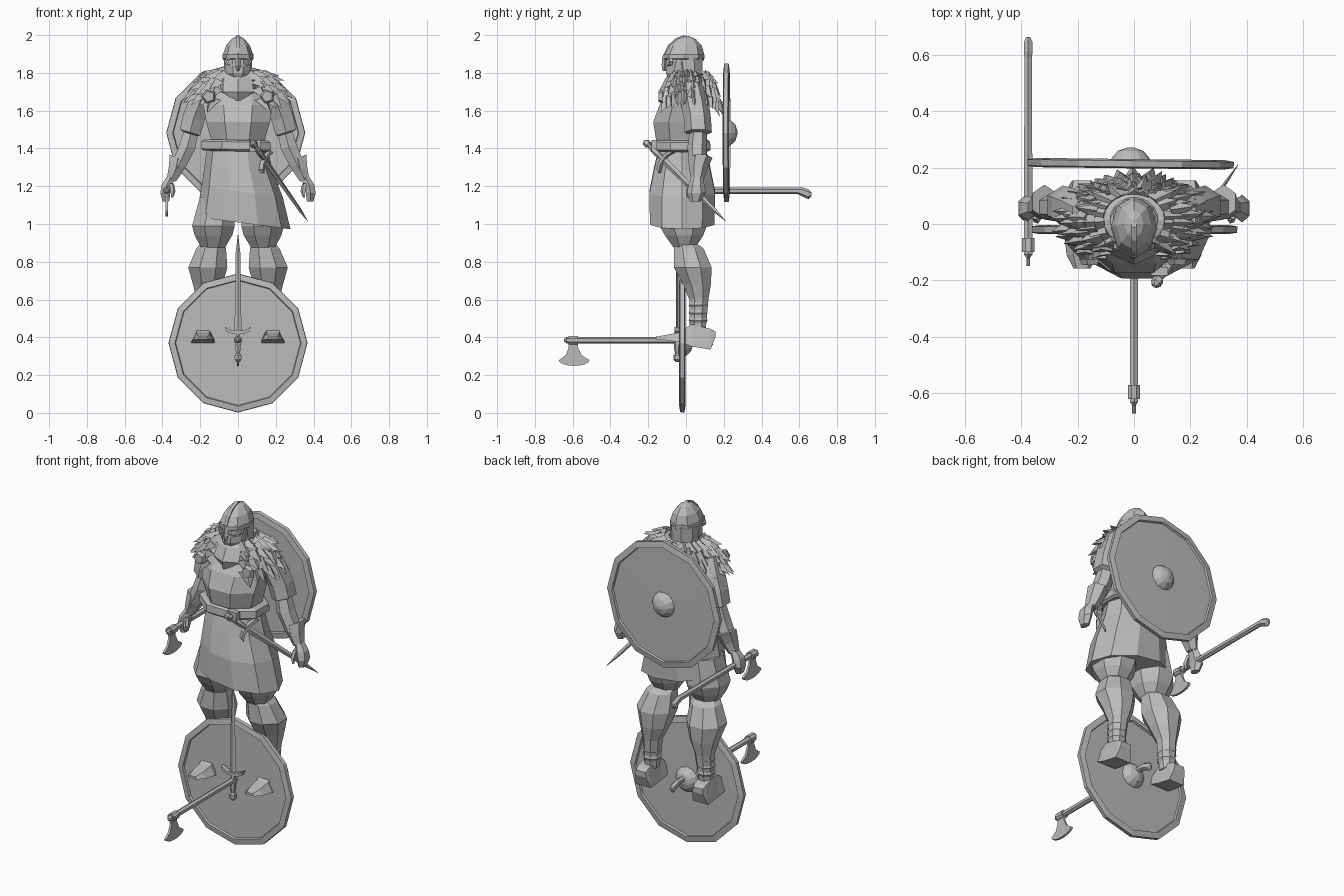
import bpy, bmesh, math, random
from math import sin, cos, pi
from mathutils import Vector, Matrix

random.seed(4)
grey = bpy.data.materials.new("plain grey")
grey.diffuse_color = (0.5, 0.5, 0.5, 1)


def finish(name, bm, mat=None):
    if mat:
        bm.transform(mat)
    bmesh.ops.recalc_face_normals(bm, faces=bm.faces)
    me = bpy.data.meshes.new(name)
    bm.to_mesh(me)
    bm.free()
    me.materials.append(grey)
    ob = bpy.data.objects.new(name, me)
    bpy.context.collection.objects.link(ob)
    return ob


def skin(name, rings, mat=None):
    """Skin equal-length rings of points, with end caps."""
    bm = bmesh.new()
    rows = [[bm.verts.new(p) for p in r] for r in rings]
    n = len(rows[0])
    for a, b in zip(rows, rows[1:]):
        for i in range(n):
            bm.faces.new((a[i], a[(i + 1) % n], b[(i + 1) % n], b[i]))
    bm.faces.new(rows[0])
    bm.faces.new(rows[-1])
    return finish(name, bm, mat)


def loft(name, secs, n=8, tilt=0, sx=1, mat=None, turn=0.5):
    """Sections are (cx, cy, z, rx, ry); tilt slopes them along x."""
    rings = []
    for cx, cy, z, rx, ry in secs:
        ang = [2 * pi * (i + turn) / n for i in range(n)]
        rings.append([(sx * (cx + rx * cos(a)), cy + ry * sin(a),
                       z + tilt * rx * cos(a)) for a in ang])
    return skin(name, rings, mat)


def plate(name, pts, thick, mat=None):
    """Outline in local x/z, thickness along y."""
    return skin(name, [[(x, y, z) for x, z in pts]
                       for y in (-thick / 2, thick / 2)], mat)


def shield(name, mat):
    prof = [(.01, -.004), (.33, -.004), (.334, -.016), (.366, -.011), (.368, .011),
            (.334, .017), (.33, .006), (.072, .010), (.066, .022),
            (.045, .046), (.01, .058)]
    loft(name, [(0, 0, h, r, r) for r, h in prof], 12, mat=mat, turn=0)


def sword(name, mat):
    loft(name + "_hilt", [(0, 0, z, r, r) for z, r in
         [(0, .008), (.012, .02), (.035, .02), (.045, .011), (.07, .016),
          (.1, .018), (.13, .014), (.165, .012)]], 6, mat=mat)
    plate(name + "_guard", [(-.07, .185), (-.03, .165), (.03, .165), (.07, .185),
                            (.062, .162), (.03, .148), (-.03, .148), (-.062, .162)],
          .026, mat)
    loft(name + "_blade", [(0, 0, .16, .019, .007), (0, 0, .25, .017, .007),
                           (0, 0, .58, .012, .006), (0, 0, .675, .001, .001)],
         4, mat=mat, turn=0)


def axe(name, x, dy, z):
    along = Matrix.Translation((x, dy, z)) @ Matrix.Rotation(-pi / 2, 4, 'X')
    loft(name + "_shaft", [(0, 0, -.645, .006, .006), (0, 0, -.632, .017, .017),
         (0, 0, .07, .016, .017), (0, .004, .09, .017, .024),
         (0, .018, .125, .017, .026), (0, .016, .142, .008, .01)], 6, mat=along)
    loft(name + "_collar", [(0, 0, -.622, .024, .024), (0, 0, -.572, .024, .024)],
         8, mat=along)
    # flared blade hanging below the collar
    side = Matrix.Translation((x, dy - .597, z)) @ Matrix.Rotation(pi / 2, 4, 'Z')
    arc = [(.005 + .081 * sin(t), -.106 - .03 * cos(t))
           for t in [(-1 + k / 4) * pi / 2 for k in range(9)]]
    plate(name + "_blade", [(-.026, 0), (-.024, -.04), (-.04, -.08)] + arc +
          [(.045, -.08), (.026, -.04), (.026, 0)], .013, side)


# ground shield and the one on the back, bosses facing +y
face_back = Matrix.Rotation(-pi / 2, 4, 'X')
shield("ground_shield", Matrix.Translation((0, -.02, .370)) @ face_back)
shield("back_shield", Matrix.Translation((-.012, .214, 1.483))
       @ Matrix.Rotation(-.012, 4, 'Z') @ face_back)

# weapons
axe("hand_axe", -.376, .523, 1.175)
axe("ground_axe", 0, 0, .385)
sword("ground_sword", Matrix.Translation((0, -.047, .27)))
d = Vector((.28, .405, -.40))
sword("belt_sword", Matrix.Translation((.072, -.220, 1.44))
      @ d.to_track_quat('Z', 'X').to_matrix().to_4x4())

# torso, belt and tunic skirt
loft("torso", [(0, -.015, 1.38, .15, .12), (0, -.03, 1.45, .155, .14),
               (0, -.035, 1.54, .182, .15), (0, -.02, 1.63, .20, .13),
               (0, .01, 1.70, .19, .11), (0, .015, 1.78, .10, .07)], 8)
loft("belt", [(-.01, -.02, 1.385, .185, .15), (-.01, -.02, 1.395, .20, .162),
              (-.01, -.02, 1.435, .197, .160), (-.01, -.02, 1.445, .18, .145)],
     8, tilt=-.02)
plate("belt_buckle", [(-.03, -.03), (.03, -.03), (.03, .03), (-.03, .03)], .03,
      Matrix.Translation((.09, -.168, 1.415)))
loft("tunic_skirt", [(.028, -.02, 1.005, .25, .18), (.022, -.02, 1.17, .215, .182),
                     (.005, -.02, 1.30, .18, .155), (0, -.02, 1.40, .16, .13)],
     10, tilt=-.13, turn=0)

# cowl and neck
loft("neck", [(0, 0, 1.66, .065, .06), (0, -.01, 1.80, .055, .055)], 8)
loft("cowl", [(0, -.04, 1.655, .03, .10), (0, -.02, 1.70, .115, .125),
              (0, -.01, 1.77, .105, .10), (0, -.005, 1.80, .08, .08),
              (0, -.005, 1.77, .06, .06)], 8, turn=0)

# head and helmet
loft("face", [(0, -.055, 1.755, .03, .035), (0, -.035, 1.80, .068, .077),
              (0, -.015, 1.86, .076, .098), (0, -.01, 1.90, .072, .088)], 8)
loft("helmet_dome", [(0, -.01, 1.865, .076, .104), (0, -.01, 1.90, .079, .106),
                     (0, -.005, 1.945, .063, .088), (0, 0, 1.98, .034, .05),
                     (0, 0, 1.995, .006, .015)], 8, turn=0)
loft("helmet_band", [(0, -.012, 1.872, .080, .106), (0, -.012, 1.875, .083, .11),
                     (0, -.012, 1.897, .083, .11), (0, -.012, 1.90, .080, .106)],
     8, turn=0)
loft("neck_guard", [(0, .018, 1.79, .078, .075), (0, .01, 1.88, .08, .085)], 8)
plate("helmet_crest", [(-.105, 0), (-.088, .045), (-.048, .083), (0, .102),
                       (.045, .083), (.08, .045), (.095, 0), (.06, 0), (0, .05),
                       (-.07, 0)], .018,
      Matrix.Translation((0, -.01, 1.898)) @ Matrix.Rotation(pi / 2, 4, 'Z'))
loft("nose_guard", [(0, -.112, 1.81, .006, .012), (0, -.115, 1.84, .016, .014),
                    (0, -.112, 1.89, .01, .012)], 4, turn=0)

for side, s in (("left", 1), ("right", -1)):
    # spectacle guard around each eye
    ring = []
    for k in range(8):
        t = 2 * pi * k / 8
        c = Vector((s * .036, -.094, 1.86))
        o = Vector((s * cos(t), .45 * cos(t), .65 * sin(t)))
        ring.append([c + o * r + Vector((0, y, 0)) for r, y in
                     ((.026, -.008), (.037, -.008), (.037, .01), (.026, .01))])
    skin(side + "_eye_guard", ring + ring[:1])
    # cloak clasp
    loft(side + "_clasp", [(0, 0, 0, .04, .04), (0, 0, .02, .03, .03)], 5,
         mat=Matrix.Translation((s * .155, -.125, 1.675))
         @ Matrix.Rotation(pi / 2, 4, 'X'))
    # arm: sleeve, forearm, flared cuff, hand
    loft(side + "_sleeve", [(.175, .03, 1.74, .05, .06), (.20, .045, 1.65, .065, .075),
                            (.235, .06, 1.56, .065, .072), (.254, .065, 1.485, .062, .072),
                            (.25, .065, 1.475, .04, .045)], 6, tilt=.3, sx=s)
    loft(side + "_forearm", [(.245, .065, 1.50, .042, .045), (.268, .06, 1.41, .048, .052),
                             (.315, .06, 1.31, .042, .045), (.355, .06, 1.23, .024, .03)],
         6, tilt=.3, sx=s)
    loft(side + "_cuff", [(.318, .08, 1.35, .05, .06), (.33, .065, 1.29, .042, .048),
                          (.352, .06, 1.235, .028, .034)], 6, tilt=.4, sx=s)
    loft(side + "_hand", [(.355, .06, 1.25, .025, .03), (.375, .055, 1.21, .033, .042),
                          (.385, .055, 1.165, .03, .05), (.382, .05, 1.12, .02, .03)],
         6, sx=s)
    loft(side + "_thumb", [(.352, .03, 1.215, .013, .015), (.345, .015, 1.175, .014, .014),
                           (.35, .01, 1.14, .006, .007)], 5, sx=s)
    # leg: trousers, shin, ankle wraps
    loft(side + "_thigh", [(.11, -.01, 1.14, .10, .12), (.13, -.015, .99, .122, .135),
                           (.13, -.01, .94, .108, .11), (.132, -.008, .875, .068, .062)],
         8, sx=s)
    loft(side + "_shin", [(.132, .0, .895, .068, .062), (.142, .015, .87, .085, .085),
                          (.16, .036, .77, .112, .108), (.16, .058, .68, .085, .08),
                          (.168, .068, .60, .055, .055), (.175, .062, .43, .04, .045)],
         8, sx=s)
    for k in range(3):
        z = .49 + k * .04
        loft(side + "_ankle_wrap", [(.173, .064, z - .015, .044, .046),
                                    (.173, .064, z, .053, .054),
                                    (.173, .064, z + .015, .048, .05)], 8, sx=s)
    # foot: rings from heel to toe, trapezoid section
    foot = []
    for y, hw, lo, hi, top in ((.155, .035, .40, .43, .03), (.13, .05, .335, .445, .035),
                               (.03, .055, .352, .47, .035), (-.04, .062, .376, .425, .035),
                               (-.11, .055, .385, .412, .03), (-.158, .03, .39, .403, .02)):
        foot.append([(s * (.185 + u), y, z) for u, z in
                     ((-hw, lo), (hw, lo), (top, hi), (-top, hi))])
    skin(side + "_foot", foot)


# fur mantle, open at the front
def mantle(a, t):
    return Vector((cos(a) * (.085 + .15 * t), .015 + sin(a) * (.08 + .075 * t),
                   1.80 + .02 * t - .125 * t ** 2.5 - .06 * t * abs(sin(a))))


arc = [-.32 * pi + 1.64 * pi * k / 16 for k in range(17)]
fur = bmesh.new()
grid = [[fur.verts.new(mantle(a, t)) for a in arc] for t in (0, .35, .7, 1)]
for p, q in zip(grid, grid[1:]):
    for i in range(16):
        fur.faces.new((p[i], p[i + 1], q[i + 1], q[i]))
for row in range(5):
    t = .15 + .2 * row
    count = 15 + 3 * row
    for k in range(count):
        a = -.33 * pi + 1.66 * pi * (k + random.uniform(.2, .8)) / count
        p = mantle(a, t)
        out = (mantle(a, t + .1) - mantle(a, t)).normalized()
        out = (out + Vector((cos(a) * .35, sin(a) * .1, random.uniform(-.2, .45)))).normalized()
        wide = Vector((-sin(a), cos(a), 0)) * random.uniform(.027, .042)
        up = wide.cross(out).normalized() * .014
        up = up if up.z > 0 else -up
        length = random.uniform(.065, .095)
        base = [fur.verts.new(v) for v in (p - wide - up, p + wide - up, p + up * 1.5)]
        tip = fur.verts.new(p + out * length)
        for i in range(3):
            fur.faces.new((base[i], base[(i + 1) % 3], tip))
        fur.faces.new(base)
finish("fur_mantle", fur)
